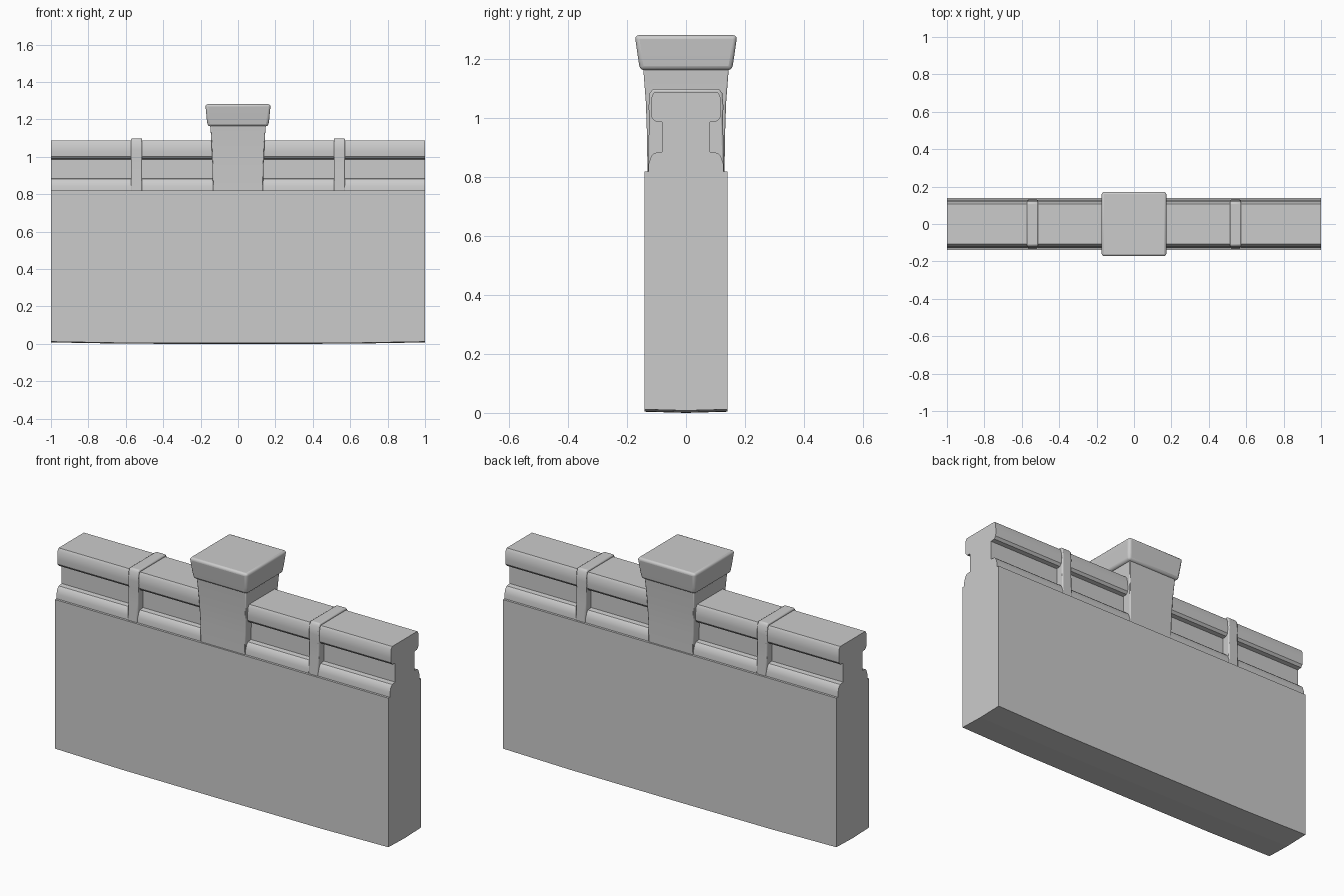
import bpy, bmesh
from math import radians

if "Cube" in bpy.data.objects:
    bpy.data.objects.remove(bpy.data.objects["Cube"])


def loft(name, rings, bevel=0.0, segments=2, smooth=True):
    """Skin a closed solid through a list of equal-length point rings."""
    bm = bmesh.new()
    loops = [[bm.verts.new(p) for p in ring] for ring in rings]
    n = len(loops[0])
    for a, b in zip(loops, loops[1:]):
        for i in range(n):
            j = (i + 1) % n
            bm.faces.new((a[i], a[j], b[j], b[i]))
    bm.faces.new(loops[0])
    bm.faces.new(loops[-1])
    bmesh.ops.recalc_face_normals(bm, faces=bm.faces[:])
    mesh = bpy.data.meshes.new(name)
    bm.to_mesh(mesh)
    bm.free()
    ob = bpy.data.objects.new(name, mesh)
    bpy.context.collection.objects.link(ob)
    bpy.ops.object.select_all(action='DESELECT')
    bpy.context.view_layer.objects.active = ob
    ob.select_set(True)
    if bevel:
        m = ob.modifiers.new("edge_bevel", 'BEVEL')
        m.width, m.segments = bevel, segments
        m.limit_method, m.angle_limit = 'ANGLE', radians(35)
    if smooth:
        bpy.ops.object.shade_smooth_by_angle(angle=radians(35))
    return ob


def mirrored(half):
    """Complete a (y, z) half profile, listed bottom to top, across y = 0."""
    return half + [(-y, z) for y, z in reversed(half)]


def rect(hx, hy, z):
    return [(-hx, -hy, z), (hx, -hy, z), (hx, hy, z), (-hx, hy, z)]


# Main wall slab, underside sagging slightly toward the middle
def wall_ring(x, sag):
    return [(x, -0.14, 0.012 - sag), (x, 0, 0.008 - sag), (x, 0.14, 0.012 - sag),
            (x, 0.14, 0.82), (x, -0.14, 0.82)]


loft("wall_panel", [wall_ring(x, s) for x, s in
                    ((-1, 0), (-0.6, 0.007), (0, 0.008), (0.6, 0.007), (1, 0))], smooth=False)

# Moulded coping: ledge, recessed strip and rounded hand rail in one profile
coping = mirrored([(0.128, 0.81), (0.127, 0.845), (0.118, 0.872), (0.108, 0.882), (0.082, 0.885),
                   (0.082, 0.987), (0.106, 0.990), (0.117, 1.003), (0.119, 1.03),
                   (0.116, 1.075), (0.108, 1.088)])
loft("coping_rail", [[(x, y, z) for y, z in coping] for x in (-1, 1)])

# Bands wrapped around the coping, one on each side of the post
band = mirrored([(0.130, 0.81), (0.127, 0.92), (0.125, 1.0), (0.127, 1.04), (0.123, 1.085), (0.113, 1.099)])
for side, label in ((-1, "left"), (1, "right")):
    loft(label + "_band", [[(side * x, y, z) for y, z in band] for x in (0.512, 0.572)], bevel=0.006)

# Central post flaring toward the cap
loft("centre_post", [rect(0.134, 0.131, 0.81), rect(0.136, 0.132, 0.93), rect(0.141, 0.136, 1.05),
                     rect(0.149, 0.146, 1.18)], bevel=0.005)

# Flared cap with softened edges
loft("post_cap", [rect(0.162, 0.156, 1.163), rect(0.167, 0.162, 1.20), rect(0.175, 0.174, 1.282)],
     bevel=0.014, segments=3)
